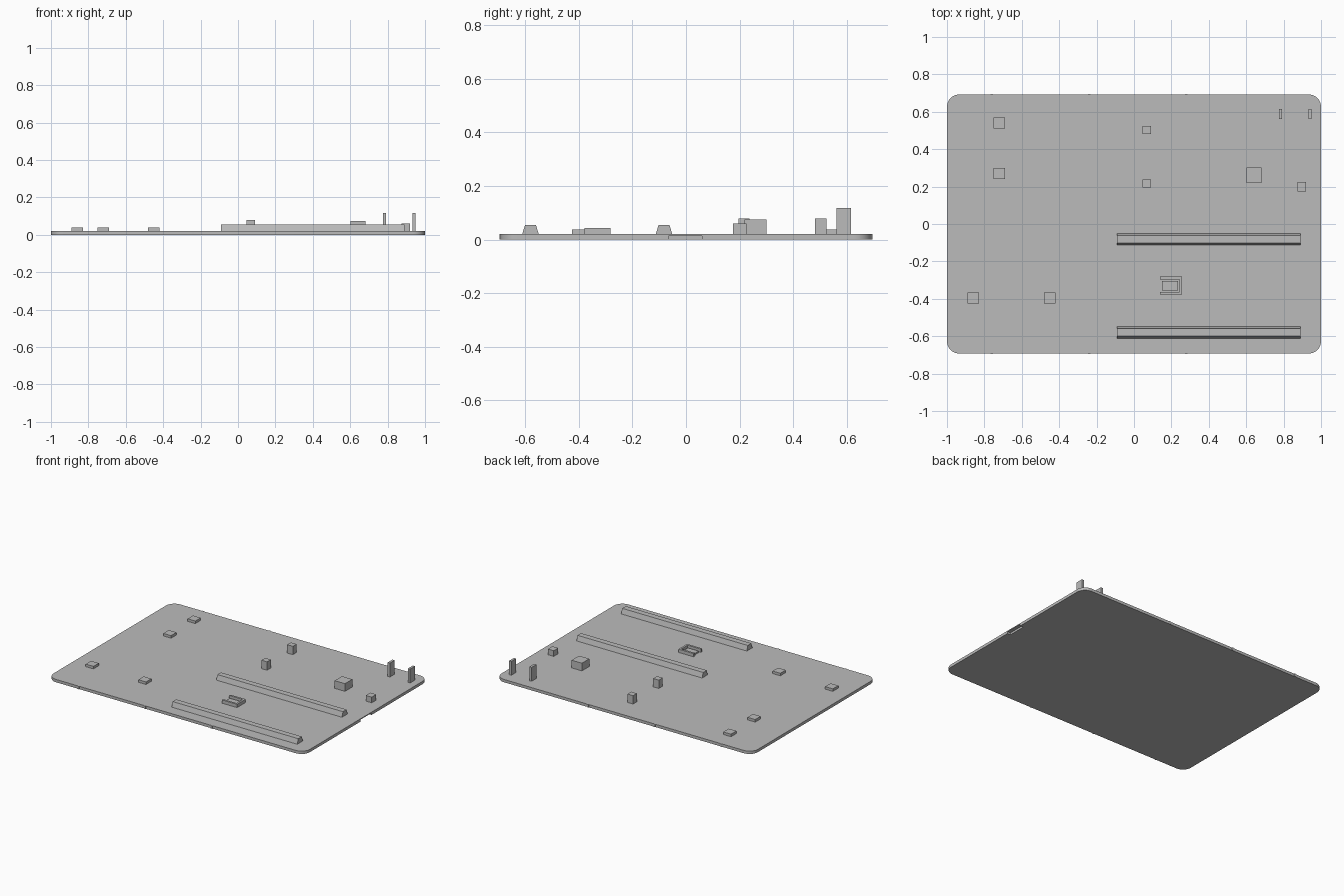
import bpy
import bmesh
from math import radians, cos, sin

cube = bpy.data.objects.get("Cube")
if cube:
    bpy.data.objects.remove(cube, do_unlink=True)

grey = bpy.data.materials.new("mid_grey")
grey.use_nodes = True
grey.diffuse_color = (0.5, 0.5, 0.5, 1)
grey.node_tree.nodes["Principled BSDF"].inputs["Base Color"].default_value = (0.5, 0.5, 0.5, 1)

TOP = 0.02      # upper surface of the plate
HALF_Y = 0.692  # half depth of the plate


def prism(name, points, move):
    """Extrude a closed outline of 3D points along a vector."""
    bm = bmesh.new()
    face = bm.faces.new([bm.verts.new(p) for p in points])
    ext = bmesh.ops.extrude_face_region(bm, geom=[face])
    verts = [v for v in ext["geom"] if isinstance(v, bmesh.types.BMVert)]
    bmesh.ops.translate(bm, vec=move, verts=verts)
    bmesh.ops.recalc_face_normals(bm, faces=bm.faces)
    mesh = bpy.data.meshes.new(name)
    bm.to_mesh(mesh)
    bm.free()
    mesh.materials.append(grey)
    obj = bpy.data.objects.new(name, mesh)
    bpy.context.collection.objects.link(obj)
    return obj


def block(name, x, y, w, d, top, bottom=TOP):
    """Box centred on x, y, standing on the plate by default."""
    pts = [(x + sx * w / 2, y + sy * d / 2, bottom)
           for sx, sy in ((-1, -1), (1, -1), (1, 1), (-1, 1))]
    return prism(name, pts, (0, 0, top - bottom))


# Base plate with rounded corners
R, STEPS = 0.065, 10
outline = []
for i, (sx, sy) in enumerate(((1, 1), (-1, 1), (-1, -1), (1, -1))):
    for k in range(STEPS + 1):
        a = radians(90 * (i + k / STEPS))
        outline.append((sx * (1 - R) + R * cos(a), sy * (HALF_Y - R) + R * sin(a), 0))
plate = prism("base_plate", outline, (0, 0, TOP))

# Finger notch under the left edge
cutter = block("notch_cutter", 1.0, -0.003, 0.05, 0.125, 0.014, -0.02)
cutter.hide_render = True
cutter.hide_viewport = True
cutter.display_type = 'WIRE'
cut = plate.modifiers.new("notch", 'BOOLEAN')
cut.operation = 'DIFFERENCE'
cut.solver = 'EXACT'
cut.object = cutter

bpy.ops.object.select_all(action='DESELECT')
plate.select_set(True)
bpy.context.view_layer.objects.active = plate
bpy.ops.object.shade_smooth_by_angle(angle=radians(30))

# Small nibs on the front and back edges
for x in (-0.76, -0.24, 0.28):
    for side in (-1, 1):
        block("edge_nib", x, side * HALF_Y, 0.013, 0.008, TOP, 0)

# Low square pads
for x, y in ((-0.72, 0.54), (-0.72, 0.27), (-0.86, -0.395), (-0.45, -0.395)):
    block("low_pad", x, y, 0.06, 0.06, 0.038)

# Tall square pegs
for y in (0.503, 0.216):
    block("tall_peg", 0.068, y, 0.044, 0.042, 0.079)

# Large and small blocks
block("large_block", 0.641, 0.26, 0.08, 0.082, 0.074)
block("small_block", 0.897, 0.2, 0.046, 0.05, 0.06)

# Pair of upright posts
for x in (0.783, 0.941):
    block("upright_post", x, 0.588, 0.017, 0.053, 0.118)

# Tapered rails
for y in (-0.082, -0.58):
    section = [(-0.09, y + dy, z) for dy, z in
               ((-0.031, TOP), (0.031, TOP), (0.02, 0.055), (-0.02, 0.055))]
    prism("tapered_rail", section, (0.98, 0, 0))

# Bracket open towards the right side, around a lower pad
cy, x0, x1, h, t = -0.33, 0.139, 0.257, 0.048, 0.014
bracket = [(x0, -h), (x1, -h), (x1, h), (x0, h),
           (x0, h - t), (x1 - t, h - t), (x1 - t, t - h), (x0, t - h)]
prism("bracket", [(x, cy + y, TOP) for x, y in bracket], (0, 0, 0.023))
block("bracket_pad", 0.192, cy, 0.085, 0.05, 0.03)
